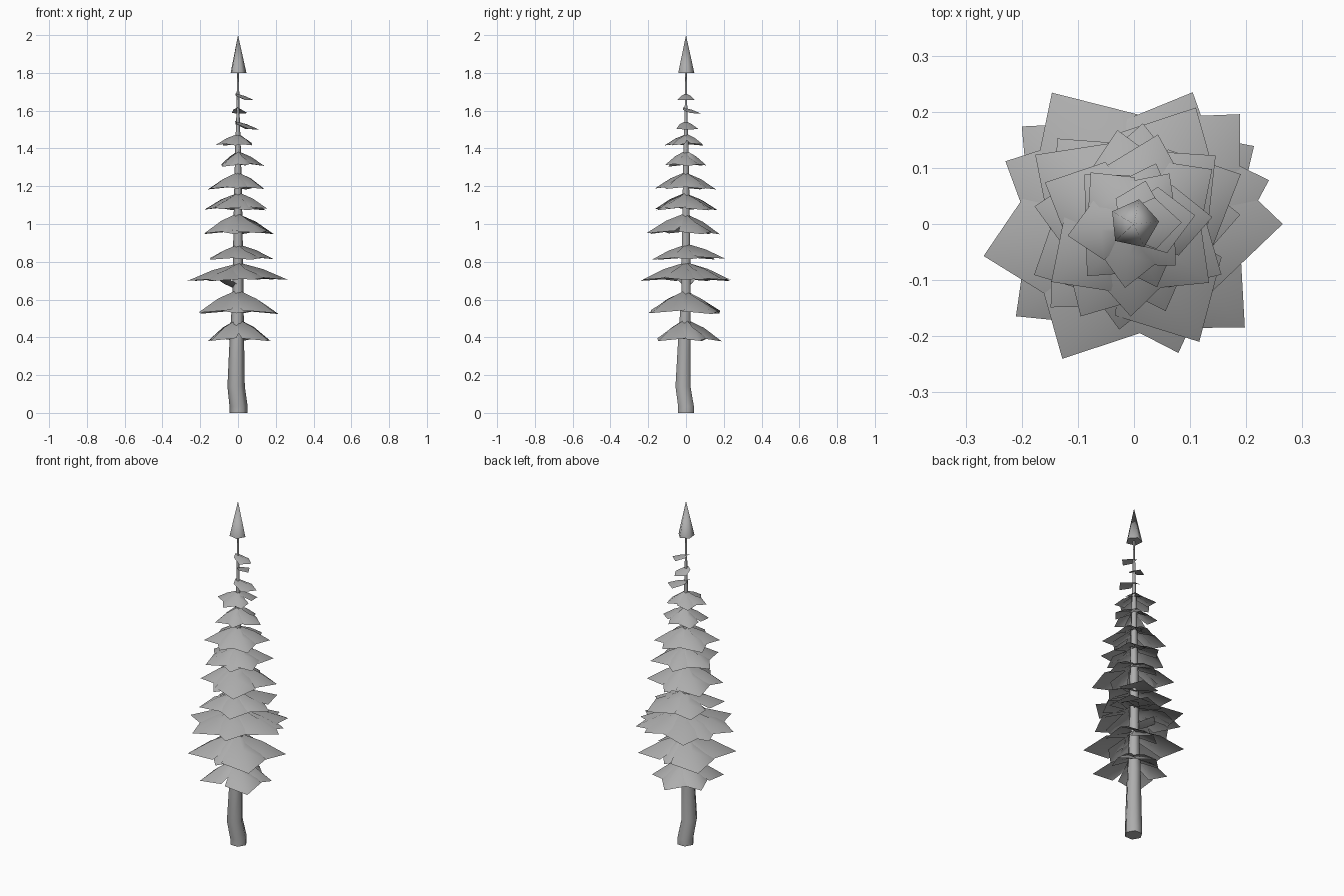
import bpy, bmesh, math, random
from mathutils import Vector

if "Cube" in bpy.data.objects:
    bpy.data.objects.remove(bpy.data.objects["Cube"])

random.seed(4)
grey = bpy.data.materials.new("soft_grey")
grey.diffuse_color = (0.42, 0.42, 0.42, 1)
grey.use_nodes = True
grey.node_tree.nodes["Principled BSDF"].inputs["Base Color"].default_value = grey.diffuse_color


def finish(name, bm, angle=80):
    mesh = bpy.data.meshes.new(name)
    bm.to_mesh(mesh)
    bm.free()
    mesh.materials.append(grey)
    obj = bpy.data.objects.new(name, mesh)
    bpy.context.collection.objects.link(obj)
    bpy.context.view_layer.objects.active = obj
    obj.select_set(True)
    bpy.ops.object.shade_smooth_by_angle(angle=math.radians(angle))
    obj.select_set(False)


def ring(bm, x, y, z, r, sides, turn=0.0):
    return [bm.verts.new((x + r * math.cos(turn + math.tau * i / sides),
                          y + r * math.sin(turn + math.tau * i / sides), z))
            for i in range(sides)]


def trunk():
    # slightly bent, tapered six-sided stem: x, y, z, radius
    path = [(.003, 0, 0, .048), (.003, 0, .035, .048), (-.010, -.016, .14, .046),
            (-.006, -.008, .40, .038), (0, 0, .62, .029), (0, 0, 1.0, .024),
            (0, 0, 1.4, .015), (0, 0, 1.6, .008), (0, 0, 1.82, .005)]
    bm = bmesh.new()
    rings = [ring(bm, *p, 6) for p in path]
    for a, b in zip(rings, rings[1:]):
        for i in range(6):
            j = (i + 1) % 6
            bm.faces.new((a[i], a[j], b[j], b[i]))
    bm.faces.new(rings[0][::-1])
    finish("trunk", bm)


def tree_tip():
    # five-sided cone on top of the stem
    bm = bmesh.new()
    base = ring(bm, 0, 0, 1.8, .045, 5, math.radians(78))
    apex = bm.verts.new((0, 0, 2))
    for i in range(5):
        bm.faces.new((base[i], base[(i + 1) % 5], apex))
    bm.faces.new(base[::-1])
    finish("tree_tip", bm)


def leaf(bm, z, length, drop, degrees, width=.45, inner_width=.17, back=0.0, side_drop=.86):
    # folded bough: high ridge, drooping sides, pointed end
    a = math.radians(degrees)
    out, side = Vector((math.cos(a), math.sin(a), 0)), Vector((-math.sin(a), math.cos(a), 0))

    def vert(u, v, w):
        return bm.verts.new(out * (u * length - back * (1 - u)) + side * v * length
                            + Vector((0, 0, z - w * drop)))

    root, ridge, tip = vert(0, 0, 0), vert(.5, 0, .38), vert(1, 0, .98)
    for s in (1, -1):
        inner, outer = vert(.05, inner_width * s, .38), vert(.53, width * s, side_drop)
        for f in ((root, ridge, outer, inner), (ridge, tip, outer)):
            bm.faces.new(f if s < 0 else f[::-1])


# each tier: root height, drop, then bough direction and length pairs
TIERS = [
    (.50, .12, ((-42, .22), (22, .185), (88, .19), (152, .18), (226, .205))),
    (.655, .125, ((-43, .27), (33, .255), (85, .18), (139, .265), (218, .267), (268, .20))),
    (.80, .095, ((0, .265), (18, .253), (46, .272), (66, .257), (122, .276), (154, .255),
                 (192, .274), (242, .272), (289, .243))),
    (.90, .082, ((62, .235), (5, .19), (132, .205), (225, .21), (292, .195))),
    (1.06, .11, ((-61, .24), (25, .21), (85, .18), (145, .215), (207, .20), (262, .19))),
    (1.17, .09, ((-30, .18), (40, .19), (100, .17), (170, .18), (240, .19), (290, .165))),
    (1.28, .09, ((35, .17), (75, .165), (155, .175), (215, .18), (268, .165), (322, .17))),
    (1.39, .08, ((5, .14), (70, .115), (135, .125), (228, .125), (290, .12))),
    (1.48, .06, ((55, .11), (130, .12), (190, .12), (262, .115), (315, .105))),
]
# single boughs near the top: root height, drop, direction, length
TOP_BOUGHS = [(1.545, .045, 8, .11), (1.617, .032, 75, .08), (1.692, .037, 2, .085)]

trunk()
tree_tip()
for n, (z, drop, boughs) in enumerate(TIERS):
    bm = bmesh.new()
    for angle, length in boughs:
        leaf(bm, z - random.uniform(0, .01), length, drop, angle)
    finish(f"bough_tier_{n + 1}", bm)

for n, (z, drop, angle, length) in enumerate(TOP_BOUGHS):
    bm = bmesh.new()
    leaf(bm, z, length, drop, angle, .54, .3, .015, .95)
    finish(f"top_bough_{n + 1}", bm)

# small upturned bough below the widest tier
bm = bmesh.new()
leaf(bm, .65, .15, -.09, 180)
finish("inner_bough", bm)
